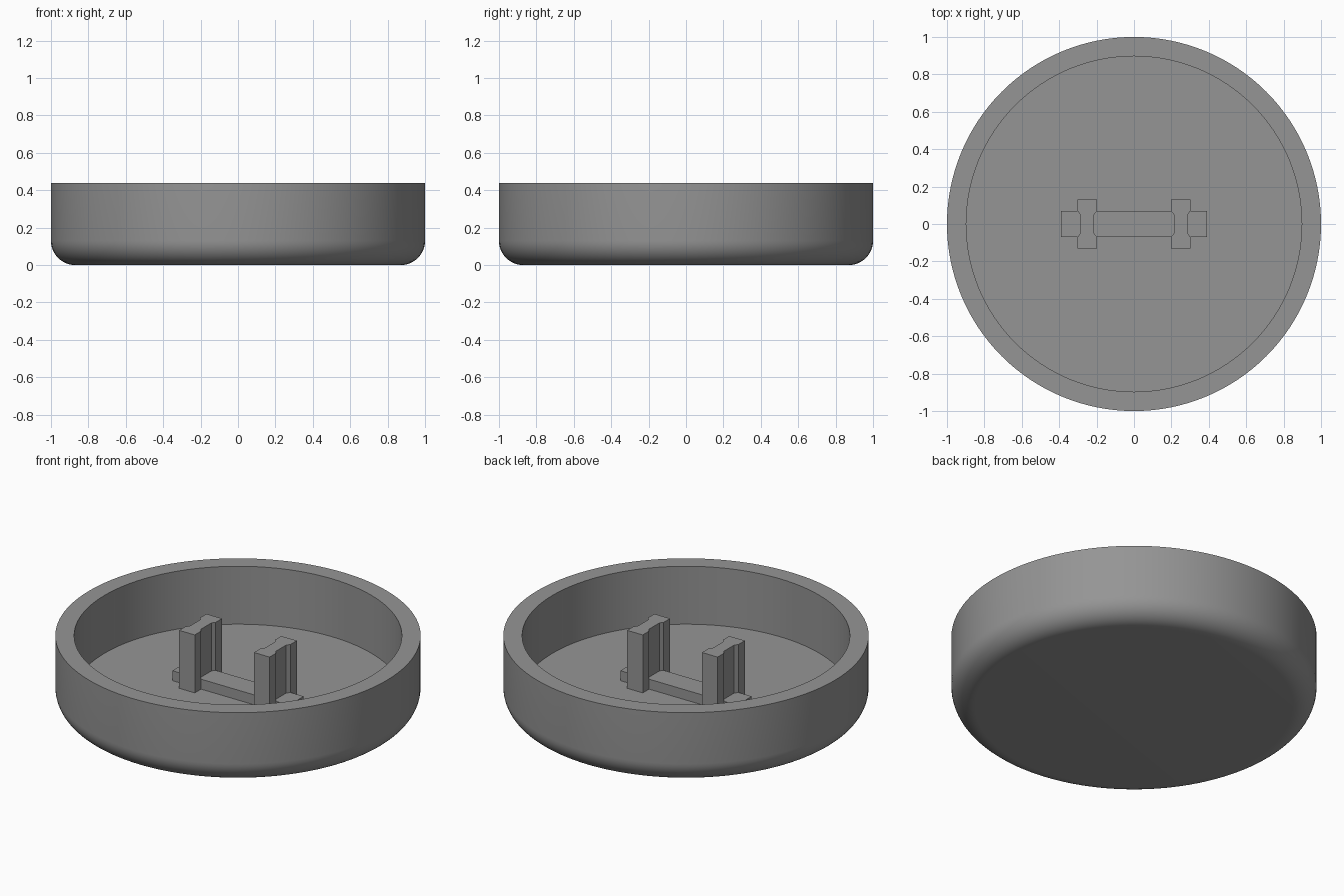
import bpy, bmesh, math

if "Cube" in bpy.data.objects:
    bpy.data.objects.remove(bpy.data.objects["Cube"])

grey = bpy.data.materials.new("grey")
grey.diffuse_color = (0.3, 0.3, 0.3, 1)
grey.use_nodes = True
grey.node_tree.nodes["Principled BSDF"].inputs["Base Color"].default_value = grey.diffuse_color

HEIGHT, FLOOR, FILLET = 0.44, 0.09, 0.13


def make_object(name, bm):
    bmesh.ops.recalc_face_normals(bm, faces=bm.faces)
    mesh = bpy.data.meshes.new(name)
    bm.to_mesh(mesh)
    bm.free()
    mesh.materials.append(grey)
    obj = bpy.data.objects.new(name, mesh)
    bpy.context.collection.objects.link(obj)
    return obj


def lathe(name, profile, steps=128):
    """Revolve a profile whose two ends lie on the z axis."""
    bm = bmesh.new()
    rings = []
    for r, z in profile:
        n = steps if r > 0 else 1
        rings.append([bm.verts.new((r * math.cos(2 * math.pi * i / steps),
                                    r * math.sin(2 * math.pi * i / steps), z))
                      for i in range(n)])
    for a, b in zip(rings, rings[1:]):
        for i in range(steps):
            j = (i + 1) % steps
            quad = [a[i % len(a)], a[j % len(a)], b[j % len(b)], b[i % len(b)]]
            bm.faces.new(list(dict.fromkeys(quad)))
    return make_object(name, bm)


def prism(name, outline, z0, z1):
    """Extrude a flat outline upward."""
    bm = bmesh.new()
    face = bm.faces.new([bm.verts.new((x, y, z0)) for x, y in outline])
    top = bmesh.ops.extrude_face_region(bm, geom=[face])["geom"]
    bmesh.ops.translate(bm, vec=(0, 0, z1 - z0),
                        verts=[v for v in top if isinstance(v, bmesh.types.BMVert)])
    return make_object(name, bm)


def bar(name, x0, x1):
    return prism(name, [(x0, -0.07), (x1, -0.07), (x1, 0.07), (x0, 0.07)],
                 FLOOR - 0.01, FLOOR + 0.06)


# Round cap shell: filleted underside, straight wall, flat rim, recessed floor
profile = [(0, 0)]
for i in range(13):
    t = math.pi / 2 * i / 12
    profile.append((1 - FILLET + FILLET * math.sin(t), FILLET * (1 - math.cos(t))))
profile += [(1, HEIGHT), (0.897, HEIGHT), (0.897, FLOOR), (0, FLOOR)]
shell = lathe("cap_shell", profile)
bpy.context.view_layer.objects.active = shell
shell.select_set(True)
bpy.ops.object.shade_smooth_by_angle(angle=math.radians(30))

# Two clip posts, each waisted by a shallow groove on both faces
half = [(-0.052, -0.13), (0.052, -0.13), (0.052, -0.07), (0.037, -0.05)]
post = half + [(-x, -y) for x, y in half]
post = half + [(0.037, 0.05), (0.052, 0.07), (0.052, 0.13), (-0.052, 0.13),
               (-0.052, 0.07), (-0.037, 0.05), (-0.037, -0.05), (-0.052, -0.07)]
for side, s in (("left", -1), ("right", 1)):
    prism(side + "_post", [(x + s * 0.25, y) for x, y in post], FLOOR - 0.01, HEIGHT)
    bar(side + "_foot", *sorted((s * 0.27, s * 0.39)))

# Low rib joining the posts
bar("centre_rib", -0.23, 0.23)
